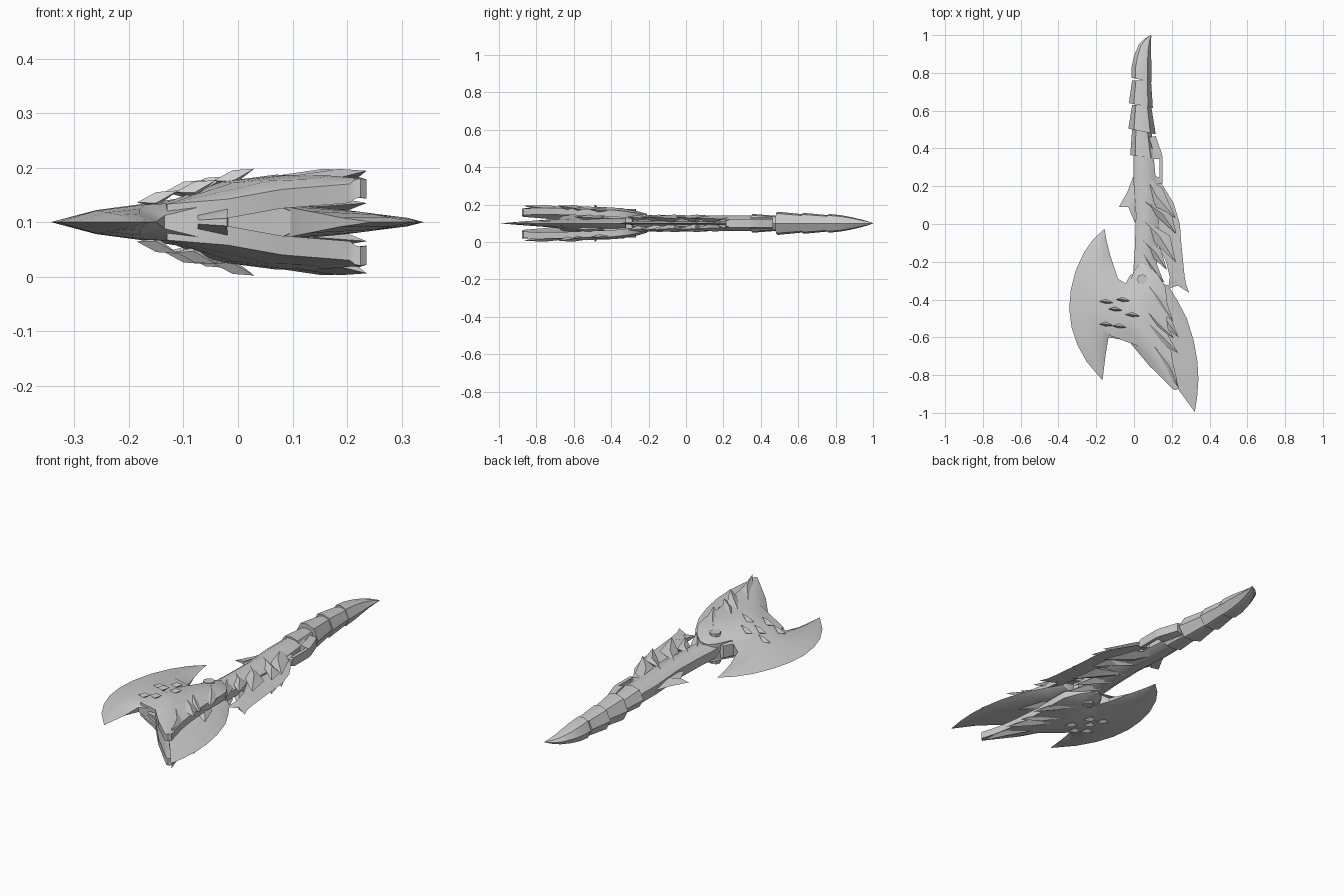
import bpy, bmesh, math

MID = 0.1  # height of the symmetry plane
metal = bpy.data.materials.new("grey metal")
metal.diffuse_color = (0.6, 0.6, 0.6, 1)


def finish(name, bm, angle=35):
    bmesh.ops.remove_doubles(bm, verts=bm.verts, dist=0.0004)
    bmesh.ops.recalc_face_normals(bm, faces=bm.faces)
    me = bpy.data.meshes.new(name)
    bm.to_mesh(me)
    bm.free()
    me.materials.append(metal)
    ob = bpy.data.objects.new(name, me)
    bpy.context.collection.objects.link(ob)
    bpy.context.view_layer.objects.active = ob
    ob.select_set(True)
    bpy.ops.object.shade_smooth_by_angle(angle=math.radians(angle))
    ob.select_set(False)
    return ob


def sheet(name, rows, thick=None):
    """Closed slab from rows of (x, y, half height); thick makes a mirrored pair of shells."""
    bm = bmesh.new()
    for s in ((1,) if thick is None else (1, -1)):
        top = [[bm.verts.new((x, y, MID + s * h)) for x, y, h in r] for r in rows]
        low = [[bm.verts.new((x, y, MID - h if thick is None else MID + s * max(h - thick, 0)))
                for x, y, h in r] for r in rows]
        n, m = len(rows), len(rows[0])
        for g in (top, low):
            for i in range(n - 1):
                for j in range(m - 1):
                    bm.faces.new((g[i][j], g[i][j + 1], g[i + 1][j + 1], g[i + 1][j]))
        loop = ([(0, j) for j in range(m)] + [(i, m - 1) for i in range(1, n)] +
                [(n - 1, j) for j in range(m - 2, -1, -1)] + [(i, 0) for i in range(n - 2, 0, -1)])
        for (a, b), (c, d) in zip(loop, loop[1:] + loop[:1]):
            bm.faces.new((top[a][b], top[c][d], low[c][d], low[a][b]))
    return finish(name, bm)


def leaves(name, items, thick):
    """Ridged pointed scales, mirrored: (root, upper edge, tip, lower edge, root height, tip height)."""
    bm = bmesh.new()
    for root, up, tip, lo, h0, h1 in items:
        cx, cy = ((up[k] + lo[k]) / 2 for k in (0, 1))
        hm = (h0 + h1) / 2
        for s in (1, -1):
            ring = [bm.verts.new((p[0], p[1], MID + s * h)) for p, h in
                    ((root, h0), (up, hm - .012), (tip, h1), (lo, hm - .012))]
            peak = bm.verts.new((cx, cy, MID + s * (hm + .008)))
            base = bm.verts.new((cx, cy, MID + s * max(hm - thick, 0)))
            for a, b in zip(ring, ring[1:] + ring[:1]):
                bm.faces.new((a, b, peak))
                bm.faces.new((b, a, base))
    return finish(name, bm, 25)


# Broad crescent blade, thin at its outer edge
sheet("left_blade", [
    [(-.156, -.026, 0)] * 4,
    [(-.215, -.08, 0), (-.19, -.09, .008), (-.165, -.09, .01), (-.146, -.085, 0)],
    [(-.265, -.15, 0), (-.22, -.17, .014), (-.165, -.17, .018), (-.125, -.17, 0)],
    [(-.31, -.25, 0), (-.25, -.27, .02), (-.17, -.27, .027), (-.085, -.29, .01)],
    [(-.335, -.35, 0), (-.26, -.36, .022), (-.17, -.36, .033), (-.02, -.33, .04)],
    [(-.343, -.45, 0), (-.26, -.46, .022), (-.17, -.46, .034), (0, -.47, .06)],
    [(-.33, -.55, 0), (-.26, -.55, .021), (-.17, -.55, .032), (-.02, -.62, .04)],
    [(-.30, -.64, 0), (-.24, -.64, .018), (-.18, -.63, .024), (-.135, -.60, .012)],
    [(-.25, -.73, 0), (-.215, -.72, .013), (-.18, -.71, .015), (-.15, -.69, 0)],
    [(-.167, -.828, 0)] * 4])

# Long sweeping blade on the other side
sheet("right_blade", [
    [(.05, -.33, .03), (.12, -.32, .025), (.165, -.32, .015), (.18, -.325, 0)],
    [(.04, -.45, .035), (.14, -.42, .026), (.20, -.41, .015), (.23, -.405, 0)],
    [(.06, -.58, .035), (.18, -.53, .024), (.25, -.51, .012), (.28, -.50, 0)],
    [(.08, -.66, .03), (.20, -.64, .022), (.28, -.63, .011), (.317, -.62, 0)],
    [(.13, -.74, .02), (.23, -.73, .018), (.30, -.73, .009), (.336, -.73, 0)],
    [(.19, -.82, .008), (.25, -.82, .014), (.31, -.82, .008), (.341, -.82, 0)],
    [(.245, -.89, 0), (.28, -.90, .008), (.315, -.91, .005), (.335, -.91, 0)],
    [(.322, -.995, 0)] * 4])

# Pair of domed head shells, open towards the long blade
sheet("head_shell", [
    [(.03, -.215, .045), (.05, -.208, .05), (.06, -.212, .05), (.075, -.22, .045)],
    [(0, -.245, .045), (.035, -.255, .062), (.08, -.26, .065), (.125, -.265, .055)],
    [(-.025, -.32, .04), (.03, -.33, .074), (.1, -.34, .08), (.165, -.33, .065)],
    [(-.11, -.38, .033), (-.02, -.40, .073), (.08, -.42, .086), (.175, -.40, .072)],
    [(-.14, -.49, .033), (-.03, -.49, .074), (.07, -.51, .087), (.175, -.51, .075)],
    [(-.13, -.59, .033), (-.01, -.58, .072), (.09, -.61, .086), (.19, -.63, .08)],
    [(-.02, -.63, .042), (.06, -.66, .076), (.13, -.69, .086), (.205, -.73, .082)],
    [(.08, -.75, .06), (.12, -.755, .078), (.17, -.77, .085), (.222, -.80, .083)],
    [(.205, -.872, .07), (.215, -.878, .078), (.225, -.878, .08), (.236, -.868, .078)]], .035)

# Solid block between the shells
sheet("head_core", [
    [(-.02, -.27, .03), (.04, -.25, .04), (.11, -.29, .03)],
    [(-.09, -.40, .03), (.02, -.42, .06), (.12, -.42, .04)],
    [(-.10, -.57, .03), (.02, -.57, .06), (.13, -.58, .03)],
    [(0, -.62, .03), (.05, -.66, .04), (.12, -.70, .01)]])

# Swept scales on the head
leaves("head_scales", [
    ((.08, -.33), (.16, -.37), (.207, -.515), (.12, -.45), .08, .075),
    ((.06, -.45), (.16, -.52), (.212, -.605), (.11, -.55), .085, .08),
    ((.07, -.52), (.17, -.57), (.235, -.685), (.14, -.63), .085, .094),
    ((.10, -.64), (.20, -.72), (.236, -.865), (.17, -.78), .085, .094),
    ((.10, -.42), (.18, -.46), (.236, -.60), (.14, -.53), .045, .035)], .035)

# Small raised chips around the waist of the head
leaves("waist_chips", [
    ((x - .035, y), (x, y + .012), (x + .04, y - .008), (x, y - .012), h, h + .022)
    for x, y, h in ((-.15, -.41, .036), (-.10, -.45, .055), (-.06, -.40, .062),
                    (-.15, -.53, .036), (-.08, -.54, .055), (-.01, -.48, .076))], .02)

# Pivot bolt
bm = bmesh.new()
bmesh.ops.create_cone(bm, cap_ends=True, segments=8, radius1=.027, radius2=.027, depth=.152)
bmesh.ops.translate(bm, verts=bm.verts, vec=(.043, -.293, MID))
finish("pivot_bolt", bm)

# Handle shaft
sheet("handle", [
    [(-.002, .40, .022), (.025, .40, .04), (.075, .40, .04), (.10, .40, .022)],
    [(-.004, .24, .022), (.03, .24, .042), (.08, .24, .042), (.115, .24, .022)],
    [(.01, .05, .022), (.04, .05, .042), (.09, .05, .042), (.135, .05, .018)],
    [(.005, -.12, .022), (.035, -.12, .042), (.085, -.12, .042), (.125, -.12, .018)],
    [(-.005, -.27, .022), (.03, -.29, .042), (.08, -.29, .042), (.12, -.28, .018)]])

# Overlapping scales along the handle
leaves("handle_scales", [
    ((.06, .26), (.15, .19), (.222, .03), (.09, .10), .04, .03),
    ((.055, .12), (.20, .05), (.225, -.055), (.10, .06), .042, .035),
    ((.05, .02), (.19, -.06), (.222, -.205), (.08, -.07), .042, .035),
    ((.05, -.09), (.14, -.13), (.175, -.245), (.08, -.16), .042, .035),
    ((.05, -.16), (.12, -.21), (.16, -.312), (.07, -.24), .042, .035)], .04)

# Thin fin behind the scales
sheet("back_fin", [
    [(.09, .24, .012), (.14, .225, 0)],
    [(.10, .12, .012), (.21, .11, 0)],
    [(.10, 0, .012), (.243, 0, 0)],
    [(.12, -.10, .012), (.25, -.10, 0)],
    [(.17, -.20, .012), (.26, -.20, 0)],
    [(.19, -.28, .01), (.27, -.30, 0)],
    [(.18, -.345, 0), (.232, -.325, 0)]])
sheet("fin_barb", [
    [(.21, -.25, .008), (.264, -.25, 0)],
    [(.23, -.325, .005), (.275, -.32, 0)],
    [(.27, -.35, 0), (.292, -.363, 0)]])

# Barb on the plain side of the handle
sheet("side_barb", [
    [(-.005, .25, 0), (.03, .25, .015)],
    [(-.035, .17, 0), (.03, .17, .022)],
    [(-.08, .09, 0), (-.03, .09, .008)]])
sheet("side_barb_root", [
    [(-.035, .17, 0), (.03, .17, .022)],
    [(-.03, .09, 0), (.03, .09, .022)],
    [(.003, .01, 0), (.03, .01, .015)]])

# Finger guard with an open slot
guard = [((.08, .46), (.115, .465)), ((.10, .39), (.148, .37)), ((.105, .345), (.152, .345))]
sheet("guard_top", [[(*a, .03), (*b, .022)] for a, b in guard])
sheet("guard_bar", [[(.135, .35, .022), (.152, .35, .022)], [(.135, .23, .022), (.152, .23, .022)]])
sheet("guard_foot", [[(.09, .26, .022), (.152, .24, .022)], [(.09, .21, .022), (.15, .215, .015)]])


# Flared grip rings and the claw pommel, lofted along y
def tube(name, stations):
    bm = bmesh.new()
    rings = []
    for xl, yl, xr, yr, h in stations:
        cx, r = (xl + xr) / 2, (xr - xl) / 2
        ring = []
        for u, v in ((-1, 0), (-.6, .85), (0, 1), (.6, .85), (1, 0), (.6, -.85), (0, -1), (-.6, -.85)):
            ring.append(bm.verts.new((cx + r * u, (yl + yr) / 2 + (yr - yl) / 2 * u, MID + h * v)))
        rings.append(ring)
    for a, b in zip(rings, rings[1:]):
        for k in range(8):
            bm.faces.new((a[k], a[k - 1], b[k - 1], b[k]))
    bm.faces.new(rings[0])
    bm.faces.new(rings[-1])
    finish(name, bm)


for i, (xl, yl, xr, yr, h, top) in enumerate((
        (-.02, .365, .115, .345, .05, .50), (-.03, .505, .115, .475, .062, .63),
        (-.027, .64, .10, .615, .056, .76))):
    tube(f"grip_ring_{i + 1}", [(xl, yl, xr, yr, h), (-.01, top, .09, top, h * .78)])
tube("claw_pommel", [(-.014, .775, .093, .75, .05), (-.013, .83, .093, .82, .044),
                     (0, .89, .091, .88, .033), (.025, .95, .089, .93, .02),
                     (.055, .98, .09, .97, .01), (.088, 1.0, .092, .998, .001)])
